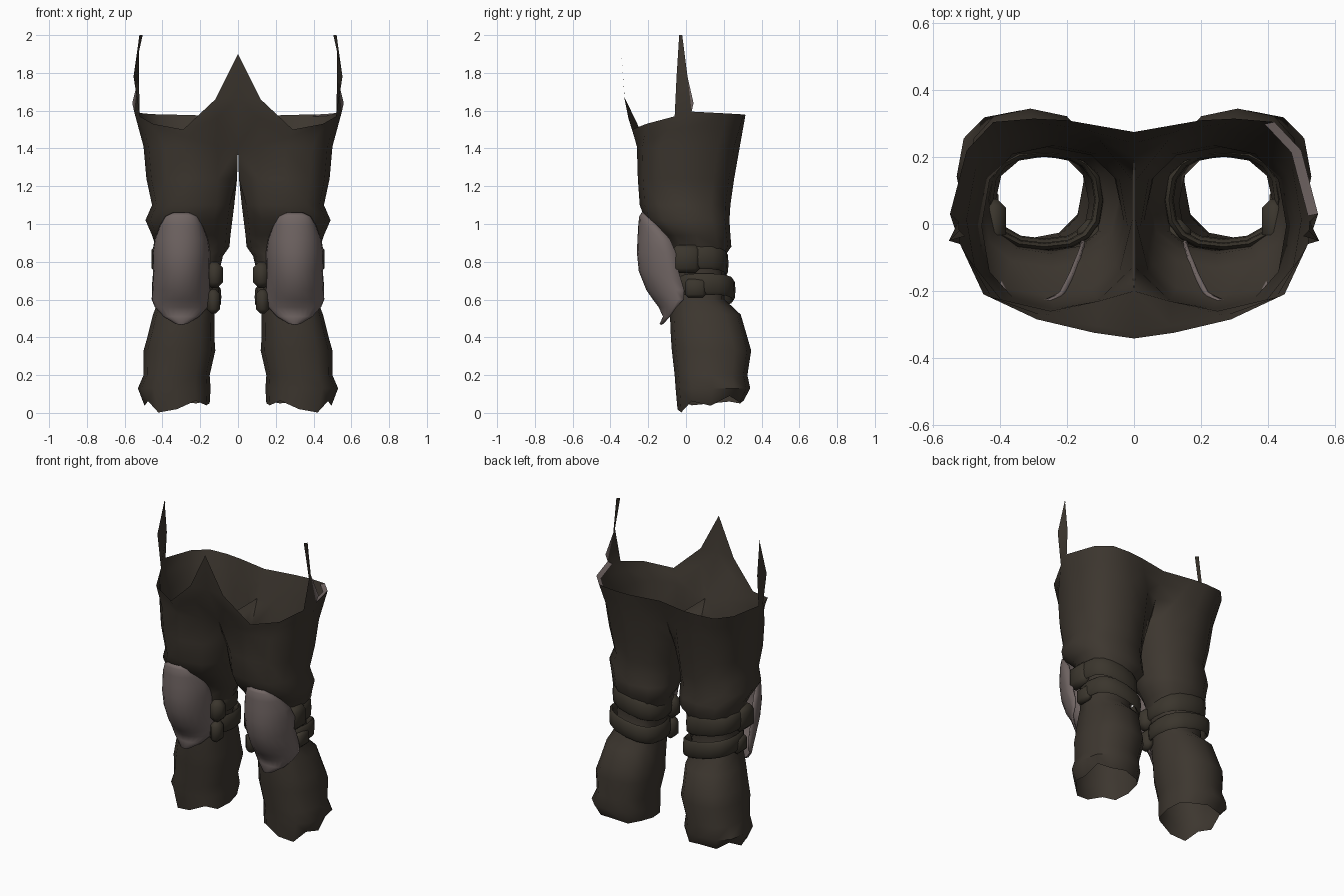
import bpy
import bmesh
import math
from mathutils import Vector

cube = bpy.data.objects.get("Cube")
if cube:
    bpy.data.objects.remove(cube, do_unlink=True)


def material(name, rgb):
    m = bpy.data.materials.new(name)
    m.use_nodes = True
    m.diffuse_color = (*rgb, 1)
    bsdf = m.node_tree.nodes["Principled BSDF"]
    bsdf.inputs["Base Color"].default_value = (*rgb, 1)
    bsdf.inputs["Roughness"].default_value = 0.9
    return m


CLOTH = material("dark brown cloth", (0.047, 0.038, 0.029))
STRAP = material("dark olive leather", (0.043, 0.036, 0.026))
PAD = material("dull grey metal", (0.165, 0.132, 0.127))


def finish(bm, name, mats, angle=50, thickness=0, mirrored=True):
    """Turn the left half into a mirrored, shaded object."""
    bmesh.ops.recalc_face_normals(bm, faces=bm.faces)
    mesh = bpy.data.meshes.new(name)
    bm.to_mesh(mesh)
    bm.free()
    for mat in mats:
        mesh.materials.append(mat)
    ob = bpy.data.objects.new(name, mesh)
    bpy.context.collection.objects.link(ob)
    if thickness:
        ob.modifiers.new("thickness", "SOLIDIFY").thickness = thickness
    if mirrored:
        ob.modifiers.new("mirror", "MIRROR").merge_threshold = 0.002
    bpy.ops.object.select_all(action="DESELECT")
    ob.select_set(True)
    bpy.context.view_layer.objects.active = ob
    bpy.ops.object.shade_smooth_by_angle(angle=math.radians(angle))


def loft(bm, rows, closed):
    """Skin rows of vertices with quads."""
    for a, b in zip(rows, rows[1:]):
        n = len(a)
        for i in range(n if closed else n - 1):
            j = (i + 1) % n
            bm.faces.new((a[i], a[j], b[j], b[i]))


def soft(v):
    return math.copysign(abs(v) ** 0.8, v)


def ring(z, x0, x1, y0, y1, n=12):
    """Boxy oval: starts at the inner side, then front, outer side, back."""
    pts = []
    for k in range(n):
        a = -math.pi + math.tau * k / n
        pts.append(Vector(((x0 + x1) / 2 + (x1 - x0) / 2 * soft(math.cos(a)),
                           (y0 + y1) / 2 + (y1 - y0) / 2 * soft(math.sin(a)), z)))
    return pts


# Trouser leg: height, inner x, outer x, front y, back y
LEG = [
    (1.41, 0, .5, -.26, .285), (1.24, .004, .485, -.255, .255),
    (1.1, .02, .455, -.245, .235), (1.02, .03, .49, -.215, .23),
    (.94, .04, .455, -.13, .235), (.88, .045, .435, -.09, .24),
    (.83, .08, .415, -.08, .205), (.6, .135, .42, -.08, .205),
    (.52, .125, .45, -.085, .29), (.4, .125, .48, -.08, .325),
    (.33, .12, .5, -.075, .345), (.2, .15, .5, -.06, .325),
    (.13, .145, .53, -.055, .34), (.05, .15, .495, -.045, .305),
]
# Waist edge from front centre round the outside to back centre
WAIST = [
    (0, -.342, 1.9), (.12, -.325, 1.66), (.29, -.285, 1.5), (.45, -.21, 1.53),
    (.52, -.06, 1.57), (.55, .03, 1.595), (.5, .22, 1.585), (.42, .305, 1.58),
    (.3, .315, 1.578), (.2, .31, 1.575), (0, .275, 1.575),
]
HEM = (0, -.01, .015, -.03, -.048, .012, -.012, .04, .005, .015, 0, .01)

bm = bmesh.new()
rings = [ring(*row) for row in LEG]
# Inner thighs press together along the crotch seam
for r, x, y in ((rings[0], 0, .2), (rings[1], .005, .13)):
    for k, side in ((11, 1), (0, .1), (1, -1)):
        r[k].x, r[k].y = x, y * side
for p, dz in zip(rings[-1], HEM):                # ragged hem
    p.z += dz
leg = [[bm.verts.new(p) for p in r] for r in rings]
loft(bm, leg, True)

# Hip panel with the front peak
seam = leg[0][1:]
middle = [bm.verts.new(v.co.lerp(Vector(w), .55)) for v, w in zip(seam, WAIST)]
middle[0].co = (0, -.325, 1.67)
middle[1].co = (.11, -.305, 1.56)
waist = [bm.verts.new(w) for w in WAIST]
loft(bm, [seam, middle, waist], False)

# Side spike rising from the waist edge, slightly twisted
s0, s1 = bm.verts.new((.553, -.05, 1.78)), bm.verts.new((.525, .008, 1.78))
t0, t1 = bm.verts.new((.505, -.036, 2)), bm.verts.new((.522, -.02, 2))
loft(bm, [[waist[4], waist[5]], [s0, s1], [t0, t1]], False)
# Pale lip at the foot of the spike
lip = bm.verts.new((.56, .04, 1.64))
bm.faces.new((waist[5], s1, lip)).material_index = 1
finish(bm, "trousers", [CLOTH, PAD])

# Worn pale edge inside the left side of the waist
bm = bmesh.new()
outer = [Vector(w) for w in WAIST[5:8]]
inward = Vector((-.03, -.006, -.012))
loft(bm, [[bm.verts.new(p) for p in outer],
          [bm.verts.new(p + inward) for p in outer]], False)
finish(bm, "worn_waist_edge", [PAD], mirrored=False)

# Knee pads: height, half width, front y, side edge y, dome sharpness
PAD_ROWS = [
    (1.06, .045, -.235, -.225, .8), (1.04, .085, -.248, -.205, .8),
    (.99, .115, -.253, -.15, .8), (.92, .142, -.257, -.085, .8),
    (.85, .153, -.26, -.055, .85), (.75, .15, -.25, -.04, .9),
    (.65, .155, -.21, -.01, 1.1), (.6, .157, -.175, -.012, 1.3),
    (.56, .14, -.145, -.05, 1.4), (.51, .095, -.122, -.085, 1.3),
    (.47, .03, -.14, -.12, 1),
]
bm = bmesh.new()
rows = []
for z, w, front, edge, sharp in PAD_ROWS:
    row = []
    for i in range(13):
        a = (i / 6 - 1) * math.pi / 2
        depth = max(math.cos(a), 0) ** sharp
        row.append(bm.verts.new((.3 + w * math.sin(a),
                                 edge + (front - edge) * depth, z)))
    rows.append(row)
loft(bm, rows, False)
finish(bm, "knee_pads", [PAD], 60, .01)


# Rounded straps behind the knees
def strap(name, z, rx, y0, y1, half_height):
    bm = bmesh.new()
    loops = []
    for i in range(16):
        a = math.tau * i / 16
        loop = []
        for j in range(8):
            b = math.tau * j / 8
            r = .92 + .08 * soft(math.cos(b))
            x = .268 + rx * r * soft(math.cos(a))
            y = (y0 + y1) / 2 + (y1 - y0) / 2 * r * soft(math.sin(a))
            loop.append(bm.verts.new((x, y, z + .2 * (x - .268)
                                      + half_height * soft(math.sin(b)))))
        loops.append(loop)
    loft(bm, loops + loops[:1], True)
    finish(bm, name, [STRAP])


strap("upper_straps", .79, .178, -.08, .225, .06)
strap("lower_straps", .65, .18, -.07, .262, .055)


# Chunky strap ends beside the pads
def lug(name, centre, size):
    bm = bmesh.new()
    bmesh.ops.create_cube(bm, size=1)
    for v in bm.verts:
        v.co = Vector(c + s * t for c, s, t in zip(centre, size, v.co))
    bmesh.ops.bevel(bm, geom=bm.edges[:], offset=min(size) * .35,
                    segments=1, affect="EDGES")
    finish(bm, name, [STRAP])


lug("outer_upper_strap_ends", (.42, .0, .815), (.075, .15, .15))
lug("inner_upper_strap_ends", (.125, -.035, .73), (.09, .1, .14))
lug("inner_lower_strap_ends", (.13, -.035, .59), (.07, .09, .13))
lug("outer_lower_strap_ends", (.43, .05, .66), (.05, .11, .1))
